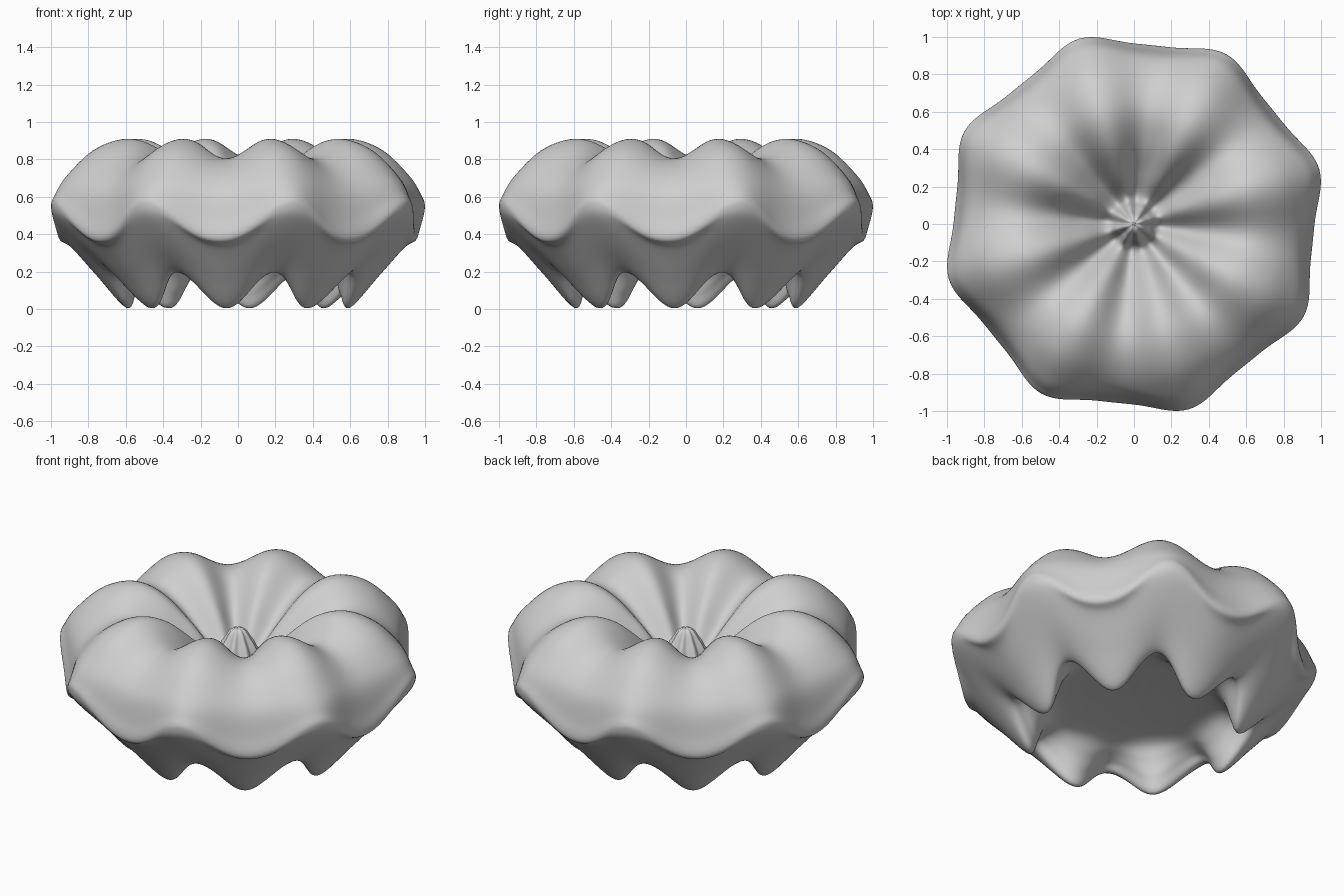
import bpy, bmesh, math
from mathutils import Vector

if "Cube" in bpy.data.objects:
    bpy.data.objects.remove(bpy.data.objects["Cube"])

LOBES = 8
STEPS = 24                       # columns per lobe
PHASE = math.radians(16.5)       # direction of the first lobe

# Each profile row: lobe radius, lobe z, valley radius, valley z, peakiness of the wave
PROFILE = [
    # central bud and basin
    (0.0, 0.73, 0.0, 0.73, 0.0), (0.045, 0.712, 0.04, 0.708, 0.0), (0.09, 0.645, 0.08, 0.63, 0.0),
    (0.15, 0.575, 0.14, 0.53, 0.0), (0.28, 0.715, 0.26, 0.61, -0.03), (0.45, 0.86, 0.43, 0.74, -0.04),
    # rounded shoulder
    (0.62, 0.91, 0.60, 0.805, -0.04), (0.80, 0.85, 0.755, 0.765, 0.0), (0.95, 0.71, 0.89, 0.645, 0.06),
    (1.01, 0.62, 0.94, 0.48, 0.13),
    # outer ridge and skirt
    (1.033, 0.56, 0.958, 0.375, 0.18), (1.0, 0.475, 0.89, 0.325, 0.16), (0.85, 0.315, 0.755, 0.175, 0.12),
    # scalloped foot
    (0.70, 0.20, 0.60, 0.006, 0.08), (0.63, 0.225, 0.55, 0.08, 0.06), (0.55, 0.25, 0.52, 0.18, 0.03),
    # closed underside
    (0.46, 0.275, 0.46, 0.265, 0.0), (0.30, 0.29, 0.30, 0.29, 0.0), (0.0, 0.30, 0.0, 0.30, 0.0)]


def smooth_rows(rows, n=6):
    """Catmull-Rom curve through the profile rows."""
    p = [Vector(r) for r in rows]
    p = [2 * p[0] - p[1]] + p + [2 * p[-1] - p[-2]]
    out = []
    for a, b, c, d in zip(p, p[1:], p[2:], p[3:]):
        for i in range(n):
            t = i / n
            out.append(0.5 * (2 * b + (c - a) * t + (2 * a - 5 * b + 4 * c - d) * t * t
                              + (3 * b - a - 3 * c + d) * t ** 3))
    return out + [p[-2]]


# Rings of the fluted body, swept around the upright axis
rows = smooth_rows(PROFILE)
bm = bmesh.new()
count = LOBES * STEPS
rings = []
for k, (rp, zp, rv, zv, peak) in enumerate(rows):
    if k in (0, len(rows) - 1):
        rings.append([bm.verts.new((0, 0, zp))] * count)
        continue
    ring = []
    for j in range(count):
        a = 2 * math.pi * j / count
        c = math.cos(LOBES * a)
        s = peak * (1 - c * c)
        r = rv + (rp - rv) * (0.5 + 0.5 * c - s)
        z = zv + (zp - zv) * (0.5 + 0.5 * c - 0.65 * s)
        ring.append(bm.verts.new((r * math.cos(a + PHASE), r * math.sin(a + PHASE), z)))
    rings.append(ring)

# Skin the rings, with triangle fans at both poles
for lo, hi in zip(rings, rings[1:]):
    for j in range(count):
        m = (j + 1) % count
        quad = list(dict.fromkeys((lo[j], hi[j], hi[m], lo[m])))
        bm.faces.new(quad).smooth = True
bmesh.ops.recalc_face_normals(bm, faces=bm.faces)

mesh = bpy.data.meshes.new("fluted_body")
bm.to_mesh(mesh)
bm.free()
body = bpy.data.objects.new("fluted_body", mesh)
bpy.context.collection.objects.link(body)

grey = bpy.data.materials.new("light_grey")
grey.diffuse_color = (0.62, 0.62, 0.62, 1)
grey.use_nodes = True
grey.node_tree.nodes["Principled BSDF"].inputs["Base Color"].default_value = grey.diffuse_color
mesh.materials.append(grey)
